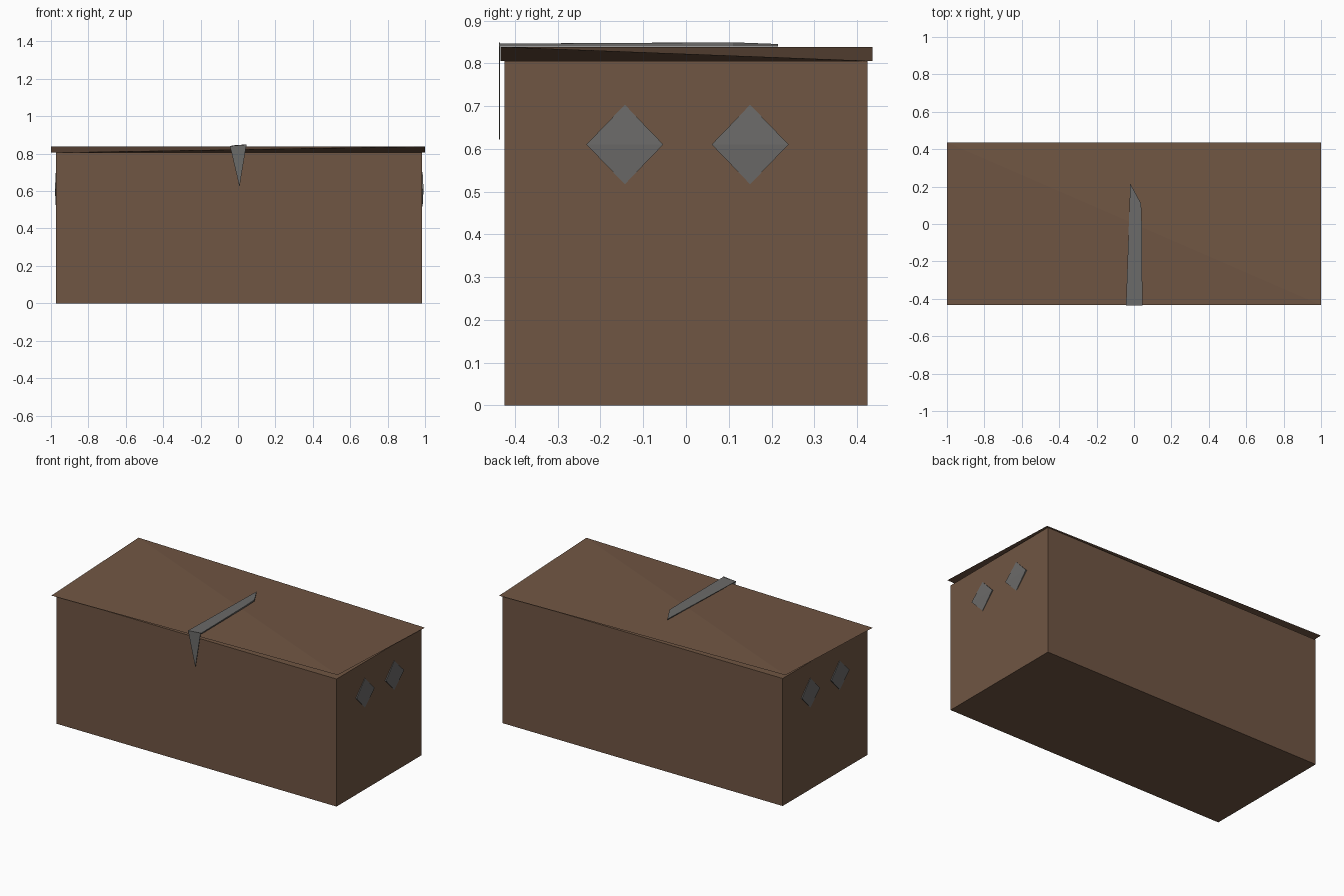
import bpy
import bmesh

cube = bpy.data.objects.get("Cube")
if cube:
    bpy.data.objects.remove(cube, do_unlink=True)


def make_material(name, rgb):
    mat = bpy.data.materials.new(name)
    mat.use_nodes = True
    mat.diffuse_color = (*rgb, 1)
    mat.node_tree.nodes["Principled BSDF"].inputs["Base Color"].default_value = (*rgb, 1)
    return mat


wood = make_material("brown wood", (0.162, 0.092, 0.056))
iron = make_material("grey iron", (0.147, 0.145, 0.141))


def make_solid(name, points, mat):
    """Flat-faced convex solid spanned by its corner points."""
    bm = bmesh.new()
    for p in points:
        bm.verts.new(p)
    bmesh.ops.convex_hull(bm, input=bm.verts[:])
    bmesh.ops.dissolve_limit(bm, angle_limit=0.001, verts=bm.verts[:], edges=bm.edges[:])
    bmesh.ops.recalc_face_normals(bm, faces=bm.faces[:])
    mesh = bpy.data.meshes.new(name)
    bm.to_mesh(mesh)
    bm.free()
    mesh.materials.append(mat)
    obj = bpy.data.objects.new(name, mesh)
    bpy.context.collection.objects.link(obj)
    return obj


# Chest body
left, right, depth, rim = -0.972, 0.985, 0.424, 0.805
make_solid("chest_body", [(x, y, z) for x in (left, right)
                          for y in (-depth, depth) for z in (0, rim)], wood)

# Warped lid: two opposite corners low, the other two raised
top = 0.838
make_solid("lid", [(-1, -0.434, rim), (1, -0.434, top),
                   (1, 0.436, rim), (-1, 0.436, top)], wood)

# Iron strap lying across the lid
strap = [(-0.043, -0.437, 0.841), (0.045, -0.437, 0.846), (0.042, 0.0, 0.848),
         (0.038, 0.11, 0.849), (-0.02, 0.215, 0.845)]
make_solid("strap", strap + [(x, y, 0.839) for x, y, z in strap], iron)

# Pointed hasp hanging down the front
hasp = [(-0.043, 0.841), (0.045, 0.849), (0.008, 0.622)]
make_solid("hasp", [(x, y, z) for x, z in hasp for y in (-0.437, -0.4345)], iron)

# Folded diamond plates on both ends
for end, face, out in (("right", left, -1), ("left", right, 1)):
    for place, y in (("front", -0.143), ("back", 0.15)):
        points = [(face + out * d, y + s * 0.09, 0.61) for s in (-1, 1) for d in (0, 0.007)]
        points += [(face + out * d, y, 0.61 + s * 0.093) for s in (-1, 1) for d in (0, 0.002)]
        make_solid(f"{end}_{place}_diamond", points, iron)
